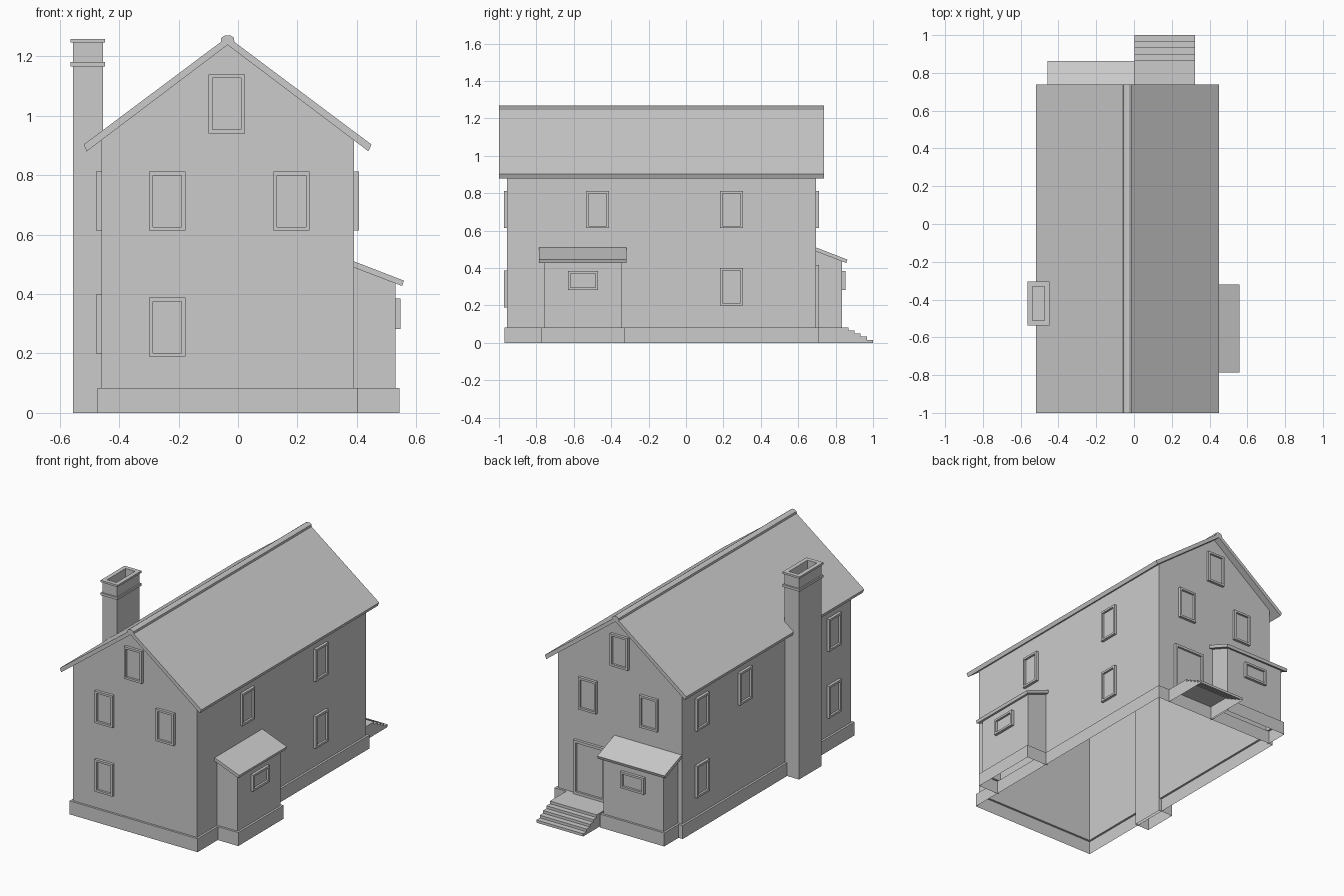
import bpy, bmesh

if "Cube" in bpy.data.objects:
    bpy.data.objects.remove(bpy.data.objects["Cube"])

X0, X1, Y0, Y1 = -0.46, 0.39, -0.957, 0.695   # main wall planes
XC, BASE = (X0 + X1) / 2, 0.083


def loft(name, rings, cap_start=False, cap_end=False, drop=()):
    """Bridge equal-length closed rings; skip the edges listed in drop."""
    bm = bmesh.new()
    vs = [[bm.verts.new(p) for p in r] for r in rings]
    n = len(rings[0])
    for a, b in zip(vs, vs[1:]):
        for i in range(n):
            if i not in drop:
                j = (i + 1) % n
                bm.faces.new((a[i], a[j], b[j], b[i]))
    if cap_start:
        bm.faces.new(vs[0][::-1])
    if cap_end:
        bm.faces.new(vs[-1])
    bmesh.ops.recalc_face_normals(bm, faces=bm.faces[:])
    me = bpy.data.meshes.new(name)
    bm.to_mesh(me)
    bm.free()
    ob = bpy.data.objects.new(name, me)
    bpy.context.collection.objects.link(ob)
    return ob


def rect(x0, x1, y0, y1, z):
    return [(x0, y0, z), (x1, y0, z), (x1, y1, z), (x0, y1, z)]


# wall mappings: u along the wall, d outward, z up
def front(u, d, z): return (u, Y0 - d, z)
def back(u, d, z): return (u, Y1 + d, z)
def left(u, d, z): return (X0 - d, u, z)
def right(u, d, z): return (X1 + d, u, z)


def extrude_u(name, wall, profile, u0, u1, drop=()):
    return loft(name, [[wall(u, d, z) for d, z in profile] for u in (u0, u1)], True, True, drop)


def framed(name, wall, u, z0, w=0.122, h=0.199, d0=0.0, t=0.013):
    """Raised frame with a recessed pane."""
    def ring(inset, d):
        a, b, lo, hi = u - w/2 + inset, u + w/2 - inset, z0 + inset, z0 + h - inset
        return [wall(p, d0 + d, q) for p, q in ((a, lo), (b, lo), (b, hi), (a, hi))]
    loft(name, [ring(0, 0), ring(0, 0.017), ring(t, 0.017), ring(t, 0.004)], cap_end=True)


# main walls with gables, open below and under the roof
house = [(X0, BASE), (X1, BASE), (X1, 0.917), (XC, 1.24), (X0, 0.917)]
loft("house_walls", [[(x, y, z) for x, z in house] for y in (Y0, Y1)], True, True, drop=(0, 2, 3))

# foundation skirt with ledge
e = 0.013
loft("foundation", [rect(X0-e, X1+e, Y0-e, Y1+e, 0), rect(X0-e, X1+e, Y0-e, Y1+e, BASE),
                    rect(X0, X1, Y0, Y1, BASE)])

# gable roof and ridge cap
roof = [(XC-0.484, 0.903), (XC, 1.265), (XC+0.484, 0.903),
        (XC+0.474, 0.88), (XC, 1.238), (XC-0.474, 0.88)]
loft("roof", [[(x, y, z) for x, z in roof] for y in (-1.0, 0.738)], True, True)
cap = [(XC-0.023, 1.25), (XC-0.021, 1.262), (XC-0.009, 1.27),
       (XC+0.009, 1.27), (XC+0.021, 1.262), (XC+0.023, 1.25)]
loft("ridge_cap", [[(x, y, z) for x, z in cap] for y in (-1.0, 0.738)], True, True)

# lean-to extensions
for name, wall, u0, u1 in (("side_porch", right, -0.76, -0.342), ("back_porch", back, -0.432, -0.02)):
    extrude_u(name + "_walls", wall, [(0, BASE), (0.14, BASE), (0.14, 0.436), (0, 0.49)],
              u0, u1, drop=(0, 2, 3))
    extrude_u(name + "_roof", wall, [(0, 0.51), (0.168, 0.445), (0.162, 0.427), (0, 0.489)],
              u0 - 0.025, u1 + 0.023)

    def skirt(g, z, d0):
        return [wall(u0-g, d0, z), wall(u1+g, d0, z), wall(u1+g, 0.14+g, z), wall(u0-g, 0.14+g, z)]
    loft(name + "_foundation", [skirt(e, 0, 0), skirt(e, BASE, 0), skirt(0, BASE, 0.003)], drop=(0,))
    framed(name + "_window", wall, (u0 + u1) / 2, 0.283, 0.16, 0.102, d0=0.14)

# windows
LOW, UP = 0.2, 0.613
for wall, tag, spots in (
        (front, "front", [(-0.238, 0.189), (-0.238, UP), (0.18, UP), (XC-0.003, 0.94)]),
        (back, "back", [(-0.238, UP), (0.18, UP), (XC-0.003, 0.94)]),
        (right, "right", [(-0.474, UP), (0.243, UP), (0.243, LOW)]),
        (left, "left", [(0.51, UP), (0.51, LOW), (0.09, UP), (-0.78, UP), (-0.78, LOW)])):
    for i, (u, z) in enumerate(spots):
        framed(f"{tag}_window_{i + 1}", wall, u, z)

# back door and steps
framed("back_door", back, 0.166, BASE, 0.215, 0.333, t=0.016)
ys, steps = [0.868, 0.901, 0.934, 0.967, 1.0], [(0.011, 0.0), (0.011, BASE)]
for i, y in enumerate(ys):
    steps += [(y - Y1, BASE * (5 - i) / 5), (y - Y1, BASE * (4 - i) / 5)]
extrude_u("back_steps", back, steps, 0.003, 0.323, drop=(0, len(steps) - 1))

# chimney: shaft, two collars and flue recess lofted in one piece
def stack(g, z):
    return rect(-0.555 - g, -0.455 + g, -0.53 - g, -0.312 + g, z)
c = 0.008
loft("chimney", [stack(g, z) for g, z in (
    (0, 0), (0, 1.166), (c, 1.166), (c, 1.181), (0, 1.181), (0, 1.246),
    (c, 1.246), (c, 1.258), (-0.018, 1.258), (-0.018, 1.2))], cap_end=True)
